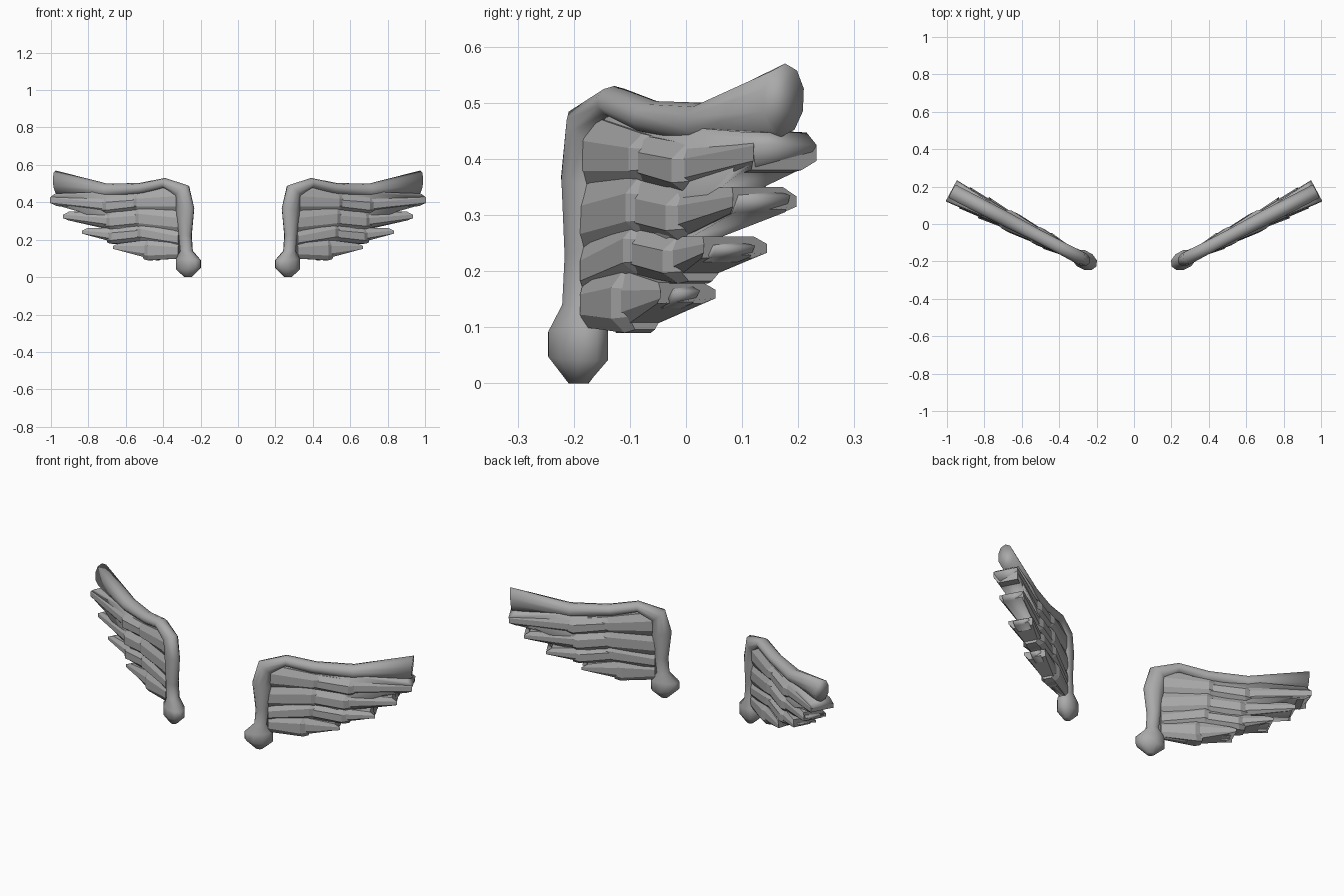
import bpy, bmesh, math
from mathutils import Vector

if "Cube" in bpy.data.objects:
    bpy.data.objects.remove(bpy.data.objects["Cube"])

grey = bpy.data.materials.new("dark_grey")
grey.diffuse_color = (.4, .4, .4, 1)
grey.use_nodes = True
grey.node_tree.nodes["Principled BSDF"].inputs["Base Color"].default_value = grey.diffuse_color


def place(x, z, n):
    """Point on the slanted wing plane, offset n towards the front."""
    return Vector((x + 0.47 * n, -0.19 + 0.52 * (x - 0.27) - 0.88 * n, z))


def loft(name, rings, smooth=False):
    """Skin closed rings of points, cap both ends, mirror to the other wing."""
    bm = bmesh.new()
    loops = [[bm.verts.new(p) for p in r] for r in rings]
    for a, b in zip(loops, loops[1:]):
        for i in range(len(a)):
            j = (i + 1) % len(a)
            bm.faces.new((a[i], a[j], b[j], b[i]))
    bm.faces.new(loops[0])
    bm.faces.new(loops[-1])
    bmesh.ops.recalc_face_normals(bm, faces=bm.faces)
    for f in bm.faces:
        f.smooth = smooth
    me = bpy.data.meshes.new(name)
    bm.to_mesh(me)
    bm.free()
    me.materials.append(grey)
    ob = bpy.data.objects.new(name, me)
    bpy.context.collection.objects.link(ob)
    ob.modifiers.new("mirror", "MIRROR").use_mirror_merge = False


# Wing arm: outer edge x, z, inner edge x, z, half thickness
arm = [
    (.25, .0, .285, .0, .018), (.2, .05, .33, .04, .05), (.2, .09, .33, .1, .05),
    (.245, .14, .305, .14, .034), (.25, .22, .315, .24, .033),
    (.235, .37, .33, .355, .037), (.265, .49, .33, .43, .038),
    (.39, .53, .39, .475, .036), (.53, .503, .5, .445, .036),
    (.7, .5, .7, .425, .042), (.975, .57, .965, .44, .042),
]
rings = []
for ox, oz, ix, iz, t in arm:
    ring = []
    for k in range(10):
        a = 2 * math.pi * k / 10
        c = 0.5 + 0.5 * math.cos(a)
        ring.append(place(ix + (ox - ix) * c, iz + (oz - iz) * c, t * math.sin(a)))
    rings.append(ring)
loft("wing_arm", rings, True)

# Smooth core between front and back feathers, thicker towards the ragged edge
outline = [(.3, .46), (.42, .48), (.6, .46), (.95, .447), (.977, .425), (.945, .385),
           (.83, .35), (.905, .335), (.89, .305), (.71, .262), (.805, .245),
           (.79, .225), (.595, .18), (.642, .165), (.62, .143), (.42, .093), (.3, .1)]
core = [[place(x, z, s * (.012 + .11 * (x - .3) ** 2)) for x, z in outline]
        for s in (-1, 1)]
loft("wing_core", core, True)


def section(x, top, bot, h, plateau, edge, bevel=(0, 0)):
    """Eight-sided feather section, the same on the front and the back."""
    lo, hi = plateau
    side = [(x - bevel[0], top, h * edge), (x, top + (bot - top) * lo, h),
            (x, top + (bot - top) * hi, h), (x - bevel[1], bot, h * edge)]
    return ([place(*p) for p in side]
            + [place(a, b, -c) for a, b, c in reversed(side)])


# Feather rows: x, top z, bottom z at the root and at each feather end
rows = [
    [(.31, .48, .345), (.52, .445, .36), (.68, .427, .338), (.975, .447, .38)],
    [(.31, .36, .235), (.51, .37, .265), (.66, .345, .252), (.905, .35, .303)],
    [(.31, .25, .16), (.5, .285, .195), (.65, .262, .178), (.805, .262, .223)],
    [(.31, .19, .10), (.46, .205, .09), (.642, .18, .142)],
]
depth = [.022, .048, .056, .064]
for r, row in enumerate(rows):
    for c in range(len(row) - 1):
        (x0, t0, b0), (x1, t1, b1) = row[c], row[c + 1]
        h = depth[c + 1]
        start = section(x0 - (.03 if c else 0), t0, b0, depth[c] * (.72 if c else 1),
                        (.35, .75), .6)
        if c == len(row) - 2:
            # slanted outer tip
            rings = [start, section(x1, t1, b1, h, (.35, .75), .8, (.025, .03))]
        else:
            # blunt sloping end that drops onto the next feather
            m = (t1 + b1) / 2
            rings = [start, section(x1, t1, b1, h, (.3, .78), .55, (-.01, -.01)),
                     section(x1 + .035, m + (t1 - m) * .9, m + (b1 - m) * .9,
                             h * .7, (.3, .78), .6)]
        loft(f"feather_row{r + 1}_{c + 1}", rings)
